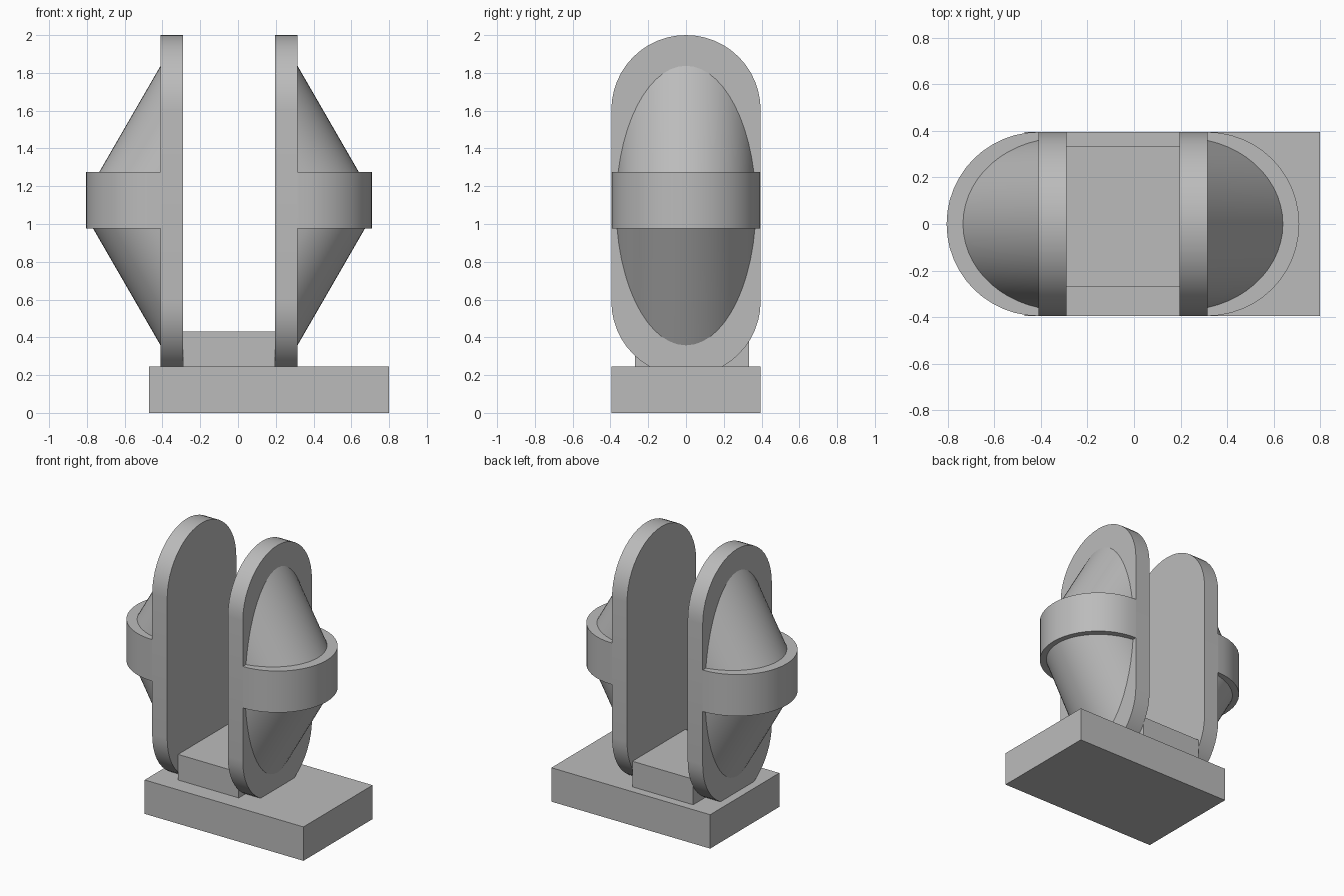
import bpy, bmesh, math

cube = bpy.data.objects.get("Cube")
if cube:
    bpy.data.objects.remove(cube, do_unlink=True)

# Single material
grey = bpy.data.materials.new("plain_grey")
grey.use_nodes = True
colour = (0.5, 0.5, 0.5, 1)
grey.diffuse_color = colour
grey.node_tree.nodes["Principled BSDF"].inputs["Base Color"].default_value = colour

RADIUS = 0.395            # plate ends and collar
MID = 1.0975              # middle height of the plates
HALF_STRAIGHT = 0.5075
ROD = 0.37                # radius of the slanted half rods
TILT = math.radians(60)   # slant above the horizontal
COLLAR = (0.975, 1.275)
STEPS = 24


def loft(name, ring_a, ring_b, smooth=True):
    """Closed solid between two matching outlines."""
    bm = bmesh.new()
    a = [bm.verts.new(p) for p in ring_a]
    b = [bm.verts.new(p) for p in ring_b]
    bm.faces.new(a)
    bm.faces.new(b)
    for i in range(len(a)):
        j = (i + 1) % len(a)
        bm.faces.new((a[i], a[j], b[j], b[i]))
    bmesh.ops.recalc_face_normals(bm, faces=bm.faces)
    mesh = bpy.data.meshes.new(name)
    bm.to_mesh(mesh)
    bm.free()
    mesh.materials.append(grey)
    obj = bpy.data.objects.new(name, mesh)
    bpy.context.collection.objects.link(obj)
    if smooth:
        bpy.ops.object.select_all(action='DESELECT')
        obj.select_set(True)
        bpy.context.view_layer.objects.active = obj
        bpy.ops.object.shade_smooth_by_angle(angle=math.radians(30))
    return obj


def box(name, x, y, z):
    outline = [(x[0], y[0]), (x[1], y[0]), (x[1], y[1]), (x[0], y[1])]
    loft(name, [(*p, z[0]) for p in outline], [(*p, z[1]) for p in outline], False)


def arc(start, end):
    return [start + (end - start) * i / STEPS for i in range(STEPS + 1)]


# Base and the block between the plates
box("base", (-0.47, 0.80), (-RADIUS, RADIUS), (0, 0.245))
box("spacer_block", (-0.29, 0.195), (-0.27, 0.333), (0.245, 0.43))

# Each side: plate, collar and two slanted half rods
for side, inner, outer, out in (("left", 0.195, 0.315, 1), ("right", -0.29, -0.41, -1)):
    stadium = [(RADIUS * math.cos(t), MID + end * HALF_STRAIGHT + RADIUS * math.sin(t))
               for end, first in ((1, 0), (-1, math.pi))
               for t in arc(first, first + math.pi)]
    loft(side + "_plate", [(inner, *p) for p in stadium], [(outer, *p) for p in stadium])

    half_disc = [(outer + out * RADIUS * math.sin(t), RADIUS * math.cos(t))
                 for t in arc(0, math.pi)]
    loft(side + "_collar", *[[(*p, z) for p in half_disc] for z in COLLAR])

    for word, z, up in (("lower", COLLAR[0], -1), ("upper", COLLAR[1], 1)):
        rise = abs(z - MID)
        tall = ROD / math.cos(TILT)
        first = math.asin(rise / tall)
        sweep = arc(first, math.pi - first)
        on_plate = [(outer, ROD * math.cos(t), MID + up * tall * math.sin(t))
                    for t in sweep]
        on_collar = [(outer + out * (ROD * math.sin(t) / math.sin(TILT)
                                     - rise / math.tan(TILT)), ROD * math.cos(t), z)
                     for t in sweep]
        # The two outlines meet at both ends, so close them there
        rod = loft(side + "_" + word + "_half_rod", on_plate, on_collar)
        bm = bmesh.new()
        bm.from_mesh(rod.data)
        bmesh.ops.remove_doubles(bm, verts=bm.verts, dist=0.0001)
        bm.to_mesh(rod.data)
        bm.free()
